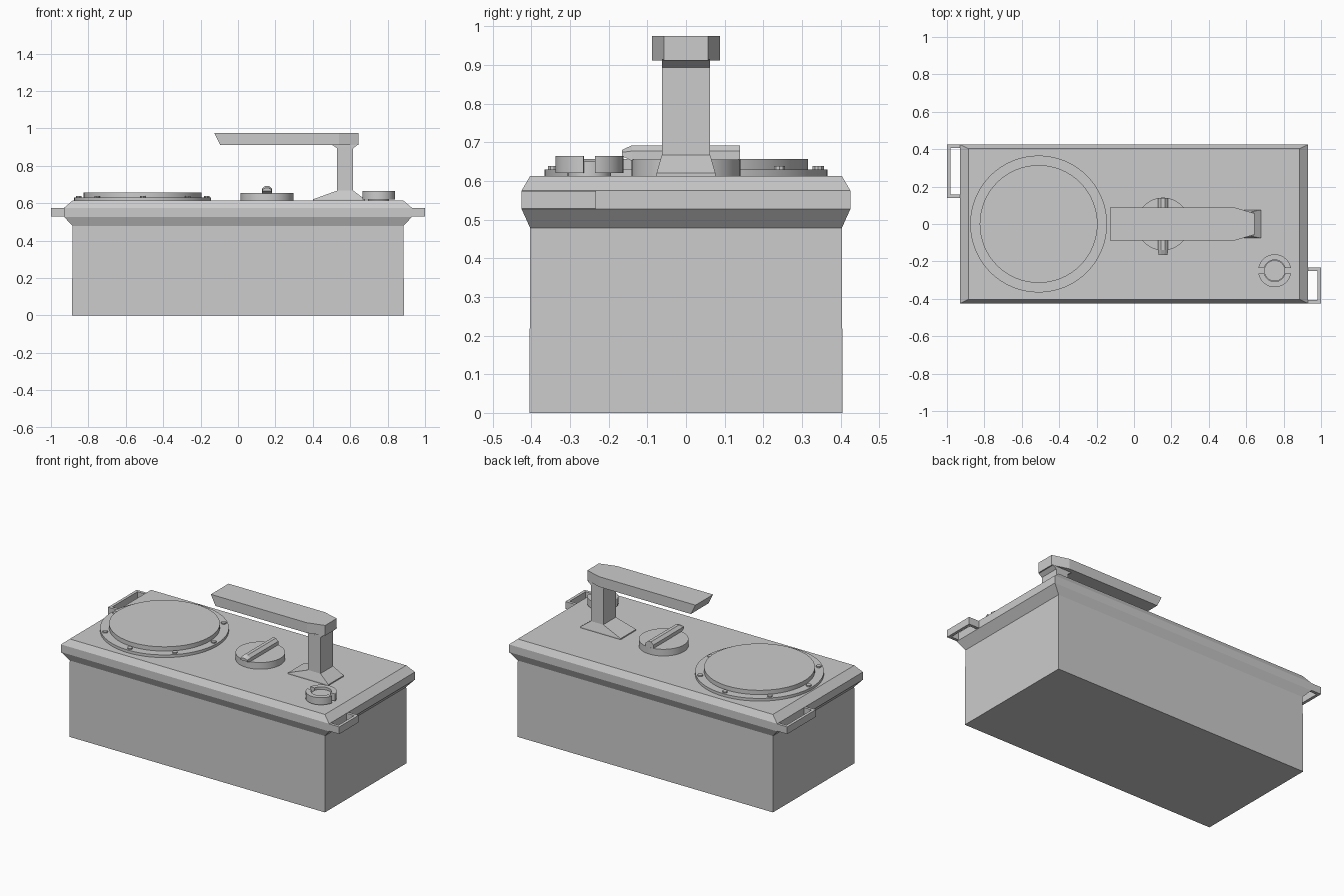
import bpy, bmesh
from math import sin, cos, pi, radians

if "Cube" in bpy.data.objects:
    bpy.data.objects.remove(bpy.data.objects["Cube"])


def loft(name, rings, smooth=False):
    """Join a stack of equal-length point rings and cap both ends."""
    bm = bmesh.new()
    rows = [[bm.verts.new(p) for p in ring] for ring in rings]
    n = len(rows[0])
    for a, b in zip(rows, rows[1:]):
        for i in range(n):
            j = (i + 1) % n
            bm.faces.new((a[i], a[j], b[j], b[i]))
    bm.faces.new(rows[0][::-1])
    bm.faces.new(rows[-1])
    bmesh.ops.recalc_face_normals(bm, faces=bm.faces)
    me = bpy.data.meshes.new(name)
    bm.to_mesh(me)
    bm.free()
    ob = bpy.data.objects.new(name, me)
    bpy.context.collection.objects.link(ob)
    if smooth:
        bpy.ops.object.select_all(action='DESELECT')
        bpy.context.view_layer.objects.active = ob
        ob.select_set(True)
        bpy.ops.object.shade_smooth_by_angle(angle=radians(30))
    return ob


def rect(x0, x1, y, z):
    return [(x0, -y, z), (x1, -y, z), (x1, y, z), (x0, y, z)]


def prism(name, pts, z0, z1, smooth=False):
    return loft(name, [[(x, y, z) for x, y in pts] for z in (z0, z1)], smooth)


def arc(cx, cy, r, a0, a1, n):
    return [(cx + r * cos(a0 + (a1 - a0) * i / n), cy + r * sin(a0 + (a1 - a0) * i / n))
            for i in range(n + 1)]


def disc(name, cx, cy, r, z0, z1, n=48):
    return prism(name, arc(cx, cy, r, 0, 2 * pi, n)[:-1], z0, z1, n > 12)


# Battery-like case and its flared lid
loft("case_body", [rect(-.887, .887, .405, 0), rect(-.885, .885, .403, .48)])
loft("lid", [rect(-x, x, y, z) for x, y, z in
             ((.885, .403, .478), (.93, .425, .527), (.93, .425, .575), (.885, .403, .613))])


# Open carrying handles on opposite corners
def handle(name, side, y0, y1):
    t = .018
    pts = [(.92, y0), (1, y0), (1, y1), (.92, y1),
           (.92, y1 - t), (1 - t, y1 - t), (1 - t, y0 + t), (.92, y0 + t)]
    prism(name, [(side * x, y) for x, y in pts], .529, .574)


handle("left_handle", -1, .14, .425)
handle("right_handle", 1, -.425, -.233)

# Round hatch with a bolted flange
HX = -.51
disc("hatch_flange", HX, 0, .366, .61, .63, 64)
disc("hatch_cover", HX, 0, .315, .625, .657, 64)
for i in range(8):
    a = i * pi / 4
    disc(f"flange_bolt_{i + 1}", HX + .342 * cos(a), .342 * sin(a), .015, .625, .638, 10)

# Dial with a ridged pointer bar
KX = .155
disc("dial", KX, 0, .141, .61, .655)
profile = [(-.027, .652), (.027, .652), (.027, .677), (.010, .692), (-.010, .692), (-.027, .677)]
back = [(KX + x, .14, z) for x, z in profile]
mid = [(KX + x, -.14, z) for x, z in profile]
tip = [(KX + x * .9, -.166, .664 + (z - .652) * .4) for x, z in profile]
loft("dial_pointer", [back, mid, tip])

# Lever: flared foot, post, collar and long arm
loft("lever_foot", [rect(.40, .68, .076, .61), rect(.40, .68, .076, .62),
                    rect(.53, .616, .0625, .667)])
loft("lever_post", [rect(.53, .616, .0625, .66), rect(.53, .616, .0625, .90)])
loft("lever_collar", [rect(.53, .616, .0625, .893), rect(.50, .642, .062, .914)])


def arm_outline(x0, z):
    return [(x0, -.0875, z), (.54, -.0875, z), (.645, -.057, z),
            (.645, .057, z), (.54, .0875, z), (x0, .0875, z)]


loft("lever_arm", [arm_outline(-.095, .911), arm_outline(-.127, .975)])

# Small socket: central plug with two half-ring guards
SX, SY = .752, -.25
disc("socket_plug", SX, SY, .056, .61, .65, 32)
for label, start in (("back", 0), ("front", pi)):
    a0, a1 = start + .17, start + pi - .17
    pts = arc(SX, SY, .088, a0, a1, 20) + arc(SX, SY, .058, a1 - .08, a0 + .08, 20)
    prism(f"socket_guard_{label}", pts, .62, .665, True)
